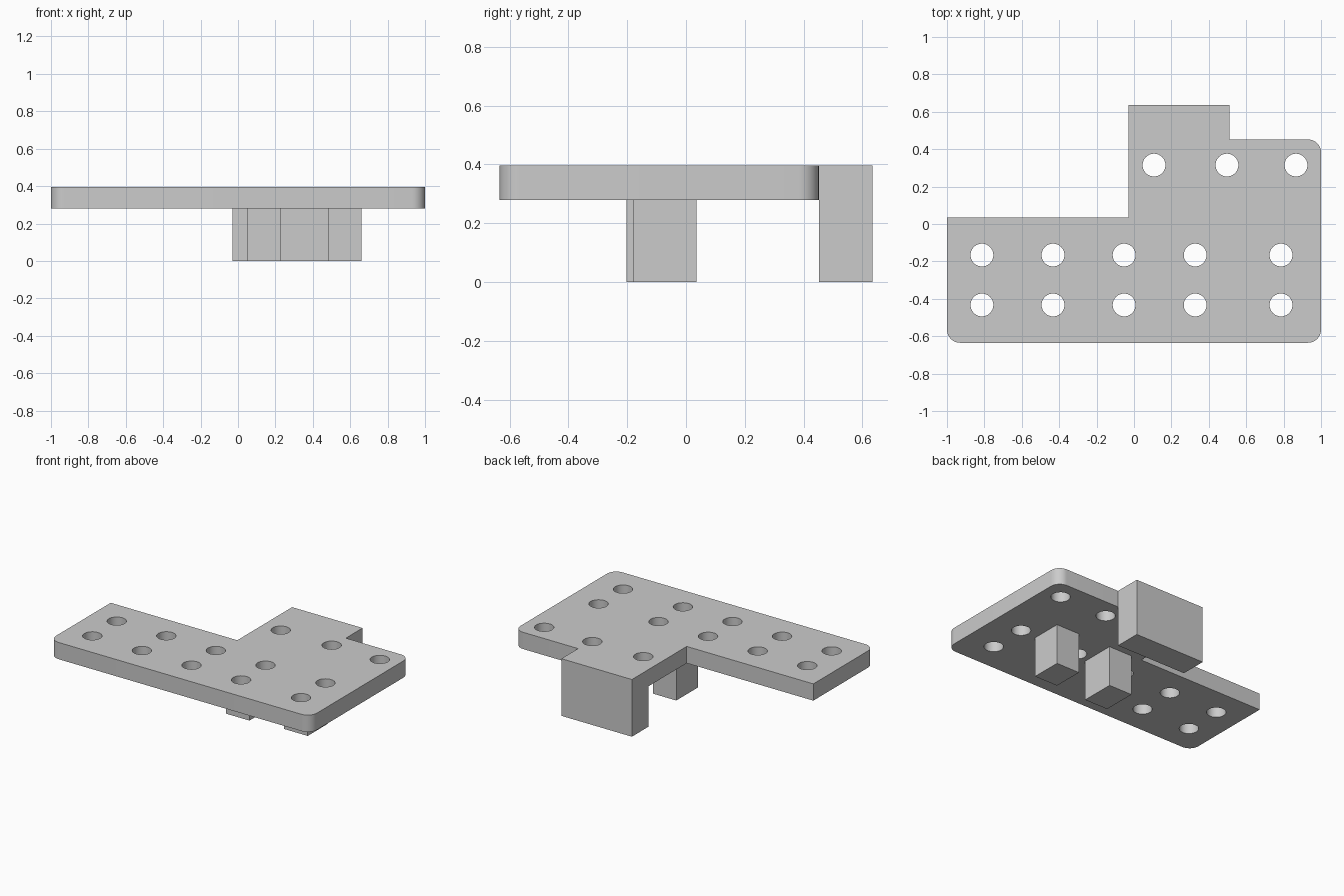
import bpy
import bmesh
from math import cos, sin, pi, radians

cube = bpy.data.objects.get("Cube")
if cube:
    bpy.data.objects.remove(cube, do_unlink=True)

BOTTOM, TOP = 0.28, 0.396
CORNER_R, HOLE_R = 0.07, 0.061

grey = bpy.data.materials.new("light_grey")
grey.use_nodes = True
grey.diffuse_color = (0.6, 0.6, 0.6, 1)
grey.node_tree.nodes["Principled BSDF"].inputs["Base Color"].default_value = (0.6, 0.6, 0.6, 1)


def prism(name, outline, z0, z1):
    """Extrude a counter-clockwise outline from z0 to z1."""
    bm = bmesh.new()
    base = bm.faces.new([bm.verts.new((x, y, z0)) for x, y in outline])
    ext = bmesh.ops.extrude_face_region(bm, geom=[base])
    top = [v for v in ext["geom"] if isinstance(v, bmesh.types.BMVert)]
    bmesh.ops.translate(bm, verts=top, vec=(0, 0, z1 - z0))
    bmesh.ops.recalc_face_normals(bm, faces=bm.faces)
    mesh = bpy.data.meshes.new(name)
    bm.to_mesh(mesh)
    bm.free()
    mesh.materials.append(grey)
    obj = bpy.data.objects.new(name, mesh)
    bpy.context.collection.objects.link(obj)
    return obj


def box(name, x0, x1, y0, y1, z0, z1):
    return prism(name, [(x0, y0), (x1, y0), (x1, y1), (x0, y1)], z0, z1)


def arc(cx, cy, r, start, sweep, steps):
    angles = [radians(start + sweep * i / steps) for i in range(steps + 1)]
    return [(cx + r * cos(a), cy + r * sin(a)) for a in angles]


def combine(target, tool, operation):
    """Apply a boolean and discard the tool."""
    mod = target.modifiers.new(operation, 'BOOLEAN')
    mod.object, mod.operation, mod.solver = tool, operation, 'EXACT'
    bpy.context.view_layer.objects.active = target
    bpy.ops.object.modifier_apply(modifier=mod.name)
    bpy.data.objects.remove(tool, do_unlink=True)


# Stepped plate with three rounded corners
FRONT, STEP, BACK = -0.635, 0.035, 0.452
inner = 1 - CORNER_R
outline = (arc(-inner, FRONT + CORNER_R, CORNER_R, 180, 90, 10)
           + arc(inner, FRONT + CORNER_R, CORNER_R, 270, 90, 10)
           + arc(inner, BACK - CORNER_R, CORNER_R, 0, 90, 10)
           + [(-0.03, BACK), (-0.03, STEP), (-1, STEP)])
plate = prism("mounting_plate", outline, BOTTOM, TOP)

# Rear block, flush with the plate top and fused to it
combine(plate, box("rear_block", -0.03, 0.51, BACK, 0.635, 0, TOP), 'UNION')

# Through holes: two long rows and one short rear row
centres = [(x, y) for y in (-0.433, -0.166) for x in (-0.813, -0.433, -0.053, 0.327, 0.786)]
centres += [(x, 0.315) for x in (0.107, 0.497, 0.866)]
for x, y in centres:
    circle = arc(x, y, HOLE_R, 0, 360, 40)[:-1]
    combine(plate, prism("hole_cutter", circle, BOTTOM - 0.1, TOP + 0.1), 'DIFFERENCE')

# Two posts under the plate
box("inner_post", 0.05, 0.23, -0.203, STEP, 0, BOTTOM)
box("outer_post", 0.48, 0.66, -0.18, STEP, 0, BOTTOM)

# Smooth hole walls and rounded corners only
bpy.ops.object.select_all(action='DESELECT')
plate.select_set(True)
bpy.context.view_layer.objects.active = plate
bpy.ops.object.shade_smooth_by_angle(angle=radians(30))
